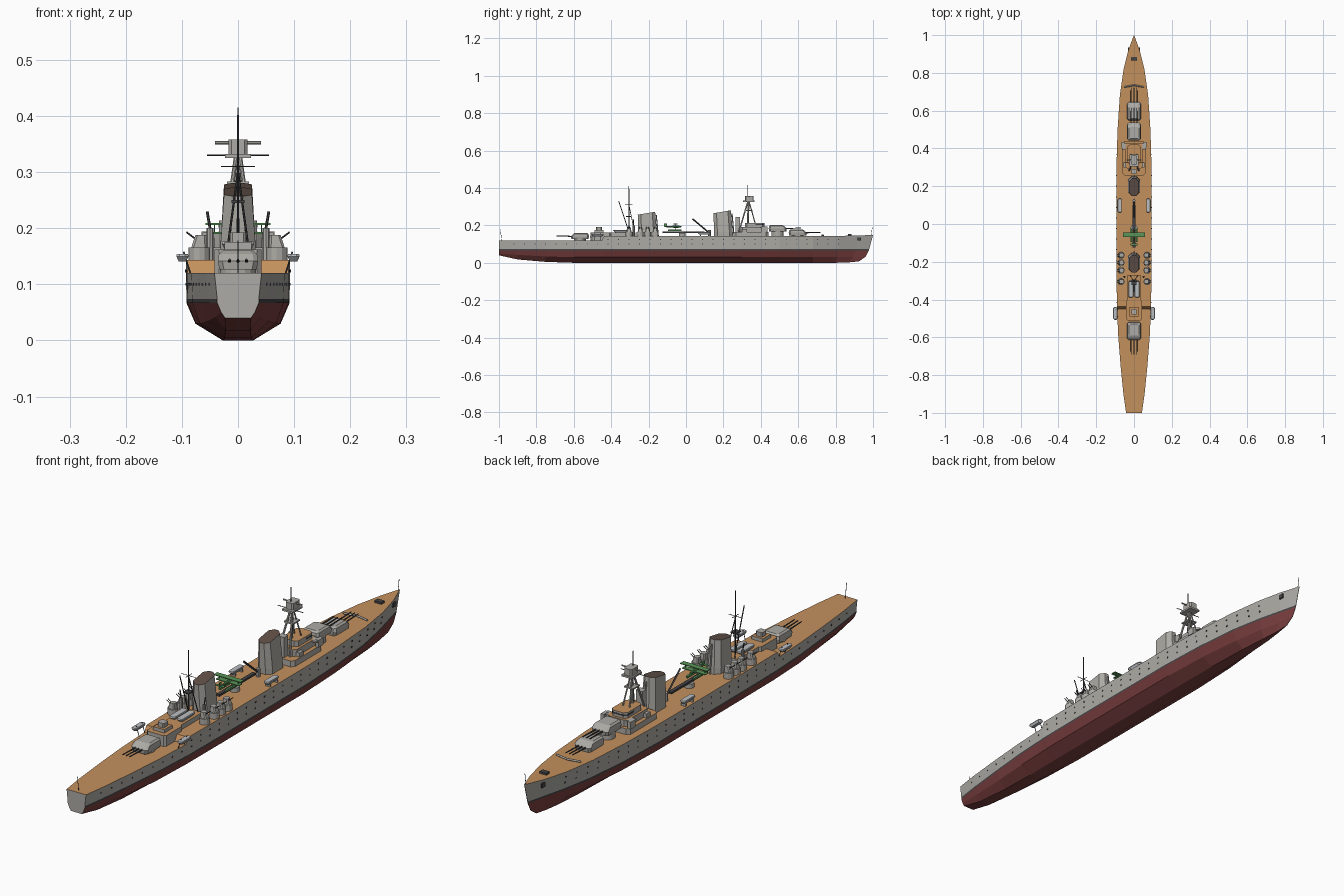
import bpy, bmesh, math
from mathutils import Vector

if "Cube" in bpy.data.objects:
    bpy.data.objects.remove(bpy.data.objects["Cube"])


def mat(name, r, g, b):
    m = bpy.data.materials.new(name)
    m.diffuse_color = (r, g, b, 1)
    m.use_nodes = True
    m.node_tree.nodes["Principled BSDF"].inputs["Base Color"].default_value = m.diffuse_color
    return m


GREY = mat("hull_grey", .42, .41, .38)
WOOD = mat("deck_wood", .55, .28, .11)
RED = mat("bottom_red", .2, .05, .05)
DARK = mat("dark_metal", .06, .06, .065)
SOOT = mat("funnel_soot", .12, .08, .065)
GREEN = mat("plane_green", .1, .3, .1)
PALE = mat("boat_grey", .5, .52, .54)


def finish(name, bm, *mats):
    bmesh.ops.recalc_face_normals(bm, faces=bm.faces)
    me = bpy.data.meshes.new(name)
    bm.to_mesh(me)
    bm.free()
    for m in mats:
        me.materials.append(m)
    ob = bpy.data.objects.new(name, me)
    bpy.context.collection.objects.link(ob)
    return ob


def loft(name, rings, m, top=None):
    """Skin between closed rings and cap both ends; the last cap may differ in colour."""
    bm = bmesh.new()
    vs = [[bm.verts.new(p) for p in r] for r in rings]
    n = len(vs[0])
    for a, b in zip(vs, vs[1:]):
        for i in range(n):
            bm.faces.new((a[i], a[(i + 1) % n], b[(i + 1) % n], b[i]))
    bm.faces.new(vs[0])
    bm.faces.new(vs[-1]).material_index = 1 if top else 0
    return finish(name, bm, *([m, top] if top else [m]))


def rect(x, hw, y0, y1, z, c=0):
    """Rectangle ring with optional cut corners."""
    if not c:
        return [(x - hw, y0, z), (x + hw, y0, z), (x + hw, y1, z), (x - hw, y1, z)]
    return [(x - hw + c, y0, z), (x + hw - c, y0, z), (x + hw, y0 + c, z), (x + hw, y1 - c, z),
            (x + hw - c, y1, z), (x - hw + c, y1, z), (x - hw, y1 - c, z), (x - hw, y0 + c, z)]


def box(name, x, hw, y0, y1, z0, z1, m=GREY, top=None, c=0):
    return loft(name, [rect(x, hw, y0, y1, z0, c), rect(x, hw, y0, y1, z1, c)], m, top)


def rod(name, a, b, r=.002, m=DARK, n=6, r2=None):
    a, b = Vector(a), Vector(b)
    bm = bmesh.new()
    bmesh.ops.create_cone(bm, cap_ends=True, segments=n, radius1=r,
                          radius2=r if r2 is None else r2, depth=(b - a).length)
    ob = finish(name, bm, m)
    ob.rotation_mode = 'QUATERNION'
    ob.rotation_quaternion = (b - a).to_track_quat('Z', 'Y')
    ob.location = (a + b) / 2
    return ob


# Hull stations: y, half widths (deck, waterline, chine, bottom), chine z, keel z, deck z, stem rake
ST = [(-1, .042, .037, .030, .023, .05, .04, .12, 0), (-.9, .056, .051, .04, .022, .042, .018, .12, 0),
      (-.75, .071, .067, .055, .024, .034, .005, .12, 0), (-.6, .083, .081, .068, .026, .03, 0, .12, 0),
      (-.45, .09, .089, .074, .027, .03, 0, .12, 0), (-.437, .0905, .09, .075, .027, .03, 0, .143, 0),
      (-.2, .093, .092, .076, .027, .03, 0, .143, 0), (.3, .093, .092, .076, .027, .03, 0, .143, 0),
      (.5, .087, .084, .068, .026, .03, 0, .143, 0), (.68, .075, .067, .05, .02, .03, 0, .143, 0),
      (.82, .055, .042, .03, .012, .03, 0, .144, .3), (.92, .03, .019, .012, .005, .03, .002, .146, .7),
      (1, .0008, .0008, .0008, .0008, .032, .008, .149, 1)]
bm = bmesh.new()
rings = []
for y, d, w, c, b, cz, kz, dz, r in ST:
    half = [(d, y, dz), (w, y - .02 * r, .074), (w, y - .022 * r, .067),
            (c, y - .04 * r, cz), (b, y - .075 * r, kz)]
    rings.append([bm.verts.new(p) for p in half] +
                 [bm.verts.new((-x, yy, z)) for x, yy, z in reversed(half)])
band = [0, 2, 3, 3, 3, 3, 3, 2, 0, 1]
for a, b in zip(rings, rings[1:]):
    for i in range(10):
        j = (i + 1) % 10
        bm.faces.new((a[i], a[j], b[j], b[i])).material_index = band[i]
bm.faces.new(rings[0])
bm.faces.new(rings[-1])
finish("hull", bm, GREY, WOOD, DARK, RED)


def side(y, z):
    """Hull half width above the waterline."""
    for p, q in zip(ST, ST[1:]):
        if p[0] <= y <= q[0]:
            t = (y - p[0]) / (q[0] - p[0])
            d, w = p[1] + t * (q[1] - p[1]), p[2] + t * (q[2] - p[2])
            return w + (d - w) * (z - .074) / (p[7] - .074)


# Portholes, anchors, hatch, breakwater, flagstaffs
bm = bmesh.new()
for s in (-1, 1):
    for k in range(32):
        y = -.92 + k * .056
        for z in (.1, .124):
            if z < .11 or y > -.43:
                g = bmesh.ops.create_cube(bm, size=.005)
                bmesh.ops.translate(bm, verts=g['verts'], vec=(s * (side(y, z) - .001), y, z))
finish("portholes", bm, DARK)
for s in (-1, 1):
    box("anchor", s * .029, .003, .915, .935, .118, .135, DARK)
    rod("breakwater", (0, .735, .147), (s * .052, .725, .147), .004, GREY, 4)
box("chain_hatch", 0, .015, .865, .885, .14, .153, DARK)
rod("bow_staff", (0, .99, .145), (0, .996, .19), .001)
rod("stern_staff", (0, -.985, .12), (0, -.993, .178), .001)


# Main turrets with triple guns
def turret(y, z0, d, base):
    def ring(hw, back, front, z, c):
        a, b = sorted((y - d * back, y + d * front))
        return rect(0, hw, a, b, z, c)
    rod("barbette", (0, y, base), (0, y, z0), .032, GREY, 16)
    loft("turret", [ring(.033, .046, .046, z0, .008), ring(.036, .048, .048, z0 + .016, .008),
                    ring(.034, .046, .036, z0 + .028, .008), ring(.027, .038, .024, z0 + .034, .006)], GREY)
    for x in (-.015, 0, .015):
        rod("gun_barrel", (x, y + d * .03, z0 + .015), (x, y + d * .125, z0 + .018), .0032, DARK, 8, .002)


turret(.597, .145, 1, .13)
turret(.49, .168, 1, .13)
turret(-.567, .126, -1, .11)

# Bridge tiers
box("bridge_base", 0, .06, .255, .44, .14, .166, GREY, WOOD, .012)
box("bridge_house", 0, .044, .29, .43, .166, .192, GREY, WOOD, .012)
box("bridge_top", 0, .034, .315, .42, .192, .214, GREY, WOOD, .012)
box("bridge_windows", 0, .0348, .36, .4208, .201, .207, DARK, None, .012)
box("bridge_platform", 0, .063, .395, .425, .186, .192, GREY)
for s in (-1, 1):
    box("bridge_wing", s * .058, .007, .405, .435, .166, .194)
    box("bridge_lookout", s * .048, .008, .3, .325, .166, .182)
box("aft_control", 0, .014, .265, .29, .166, .245)

# Foremast tripod, spotting top and yards
rod("foremast", (0, .33, .2), (0, .335, .335), .005, GREY, 8)
for s in (-1, 1):
    rod("foremast_leg", (s * .026, .283, .166), (s * .004, .33, .325), .004, GREY, 8)
    rod("foremast_strut", (s * .015, .37, .21), (s * .003, .338, .325), .003, GREY, 6)
box("mast_platform", 0, .02, .312, .355, .278, .283)
box("spotting_floor", 0, .023, .305, .367, .325, .332)
box("spotting_top", 0, .017, .315, .362, .332, .358, GREY, None, .005)
rod("rangefinder", (-.041, .338, .352), (.041, .338, .352), .003, GREY, 8)
rod("fore_yard", (-.055, .325, .33), (.055, .325, .33), .0015)
rod("fore_topmast", (0, .327, .33), (0, .327, .415), .0015)


# Raked funnels with dark tops
def funnel(y, z):
    loft("funnel", [rect(0, .031, y - .049, y + .052, .14, .018),
                    rect(0, .0315, y - .05, y + .05, .165, .018),
                    [(px, py, z + (py - y) * .17) for px, py, _ in rect(0, .025, y - .053, y + .04, z, .016)]],
         GREY, SOOT)
    rod("steam_pipe", (0, y + .057, .14), (0, y + .046, z - .01), .003, GREY, 6)


funnel(.2, .274)
funnel(-.205, .266)

# Catapult, floatplane and crane
rod("catapult_base", (0, -.02, .14), (0, -.02, .16), .018, GREY, 12)
box("catapult", 0, .007, -.125, .1, .16, .168, DARK)
loft("plane_body", [[(.006 * k * math.cos(a), y, .193 + .006 * k * math.sin(a))
                     for a in (i * math.pi / 4 for i in range(8))]
                    for y, k in ((-.115, .35), (-.06, 1), (-.035, .9), (-.025, .4))], GREEN)
box("lower_wing", 0, .05, -.066, -.046, .19, .193, GREEN)
box("upper_wing", 0, .058, -.068, -.046, .206, .209, GREEN)
box("tailplane", 0, .018, -.115, -.103, .194, .196, GREEN)
box("tail_fin", 0, .001, -.117, -.102, .194, .209, GREEN)
for s in (-1, 1):
    box("plane_float", s * .014, .004, -.095, -.025, .17, .178, GREEN)
    rod("float_strut", (s * .014, -.055, .175), (s * .005, -.055, .193), .0012, GREEN)
    rod("wing_strut", (s * .042, -.057, .191), (s * .042, -.057, .208), .001, GREEN)
rod("crane_post", (0, .125, .14), (0, .125, .175), .008, GREY, 8)
rod("crane_boom", (0, .13, .155), (0, .035, .235), .004, DARK, 4)


# Ship's boats
def boat(x, y0, y1, z, hw=.011):
    m, L = PALE, y1 - y0
    loft("boat", [rect(x, hw * .6, y0 + L * .12, y1 - L * .12, z, .003),
                  rect(x, hw, y0, y1, z + .009, .006), rect(x, hw * .9, y0 + .003, y1 - .003, z + .013, .005)], m)


for s in (-1, 1):
    boat(s * .076, .06, .135, .152)
    boat(s * .016, -.39, -.3, .163, .013)
    boat(s * .099, -.507, -.44, .141)
    for y in (.075, .12):
        box("boat_cradle", s * .076, .01, y, y + .006, .14, .155)
    for y in (-.49, -.455):
        rod("davit", (s * .085, y, .12), (s * .097, y, .158), .0015)

    # Anti-aircraft mounts along each side
    for y in (-.165, -.205, -.245, -.305):
        rod("gun_tub", (s * .069, y, .14), (s * .069, y, .166), .019, GREY, 12)
        loft("gun_shield", [rect(s * .069, .014, y - .013, y + .013, .166, .004),
                            rect(s * .066, .010, y - .011, y + .011, .188, .004)], GREY)
        for o in (-.005, .005):
            rod("gun", (s * .072, y + o, .178), (s * .092, y + o, .193), .0015)
    rod("light_gun_stand", (s * .05, -.28, .14), (s * .05, -.28, .2), .006, GREY, 8)
    rod("light_gun", (s * .049, -.28, .195), (s * .055, -.28, .23), .0025)

# Aft deckhouse and control position
box("boat_deckhouse", 0, .034, -.4, -.27, .14, .162, GREY, WOOD)
box("aft_deckhouse", 0, .042, -.51, -.4, .115, .162, GREY, WOOD, .008)
box("aft_upper_house", 0, .024, -.49, -.44, .162, .175, GREY, WOOD)
box("aft_director", 0, .014, -.48, -.45, .175, .192, GREY, None, .004)
for x in (-.012, .012):
    box("deckhouse_port", x, .0025, -.512, -.508, .135, .14, DARK)

# Mainmast with legs, platform, yard and derrick
rod("mainmast", (0, -.305, .14), (0, -.305, .41), .003, DARK, 6, .0015)
for s in (-1, 1):
    rod("mainmast_leg", (s * .022, -.27, .14), (0, -.303, .3), .002)
rod("derrick", (0, -.3, .15), (0, -.36, .33), .002)
box("mainmast_platform", 0, .012, -.322, -.293, .245, .25, DARK)
rod("main_yard", (-.03, -.305, .31), (.03, -.305, .31), .0012)
rod("main_gaff", (0, -.325, .31), (0, -.285, .31), .0012)
